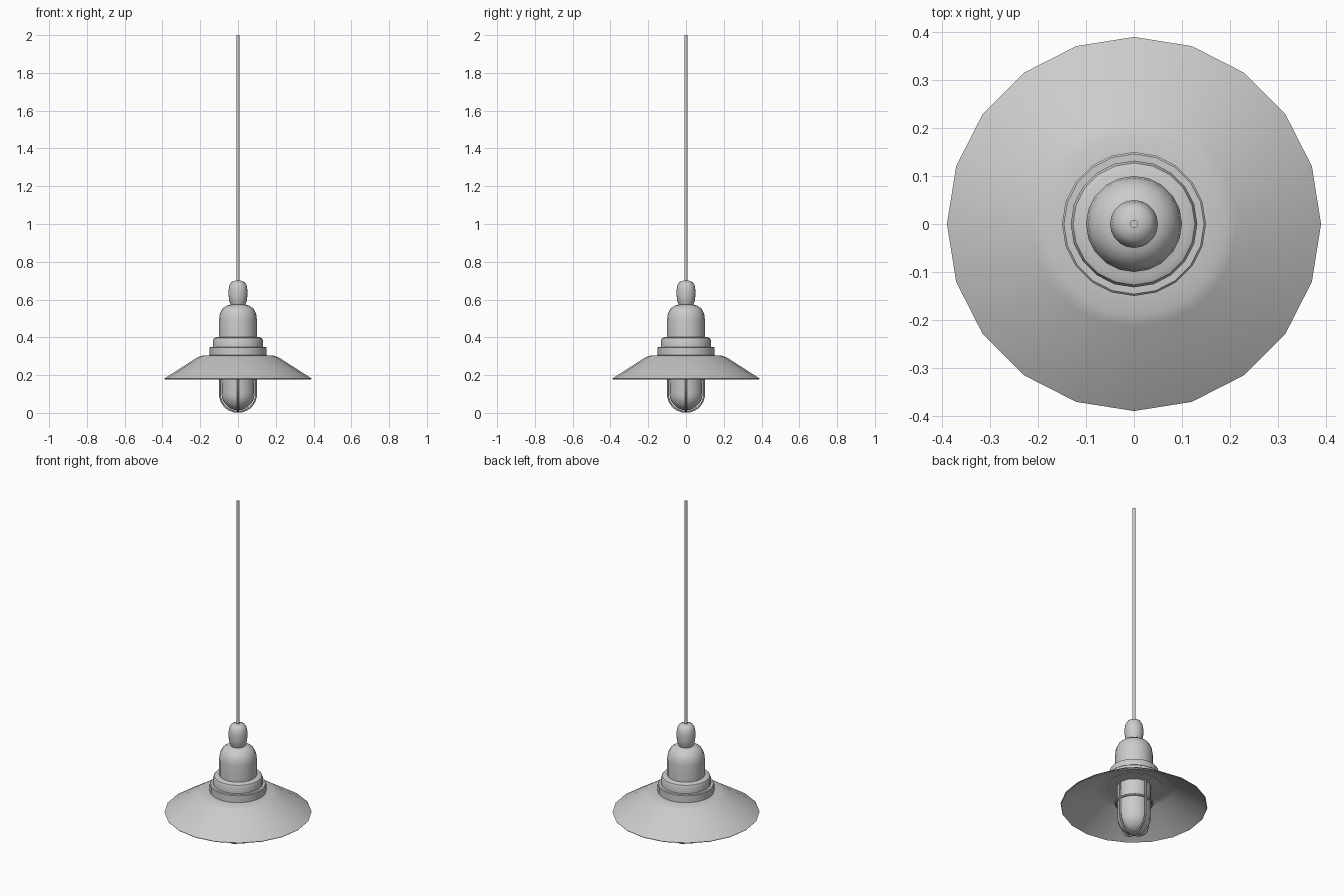
import bpy, bmesh, math

if "Cube" in bpy.data.objects:
    bpy.data.objects.remove(bpy.data.objects["Cube"])

def smooth(ob):
    bpy.ops.object.select_all(action='DESELECT')
    ob.select_set(True)
    bpy.context.view_layer.objects.active = ob
    bpy.ops.object.shade_smooth_by_angle(angle=math.radians(40))

def lathe(name, profile, sides=20):
    """Spin an (r, z) profile about the z axis."""
    bm = bmesh.new()
    vs = [bm.verts.new((r, 0, z)) for r, z in profile]
    es = [bm.edges.new(p) for p in zip(vs, vs[1:])]
    bmesh.ops.spin(bm, geom=vs + es, cent=(0, 0, 0), axis=(0, 0, 1),
                   angle=math.tau, steps=sides, use_merge=True)
    bmesh.ops.remove_doubles(bm, verts=bm.verts, dist=1e-5)
    bmesh.ops.recalc_face_normals(bm, faces=bm.faces)
    me = bpy.data.meshes.new(name)
    bm.to_mesh(me)
    bm.free()
    ob = bpy.data.objects.new(name, me)
    bpy.context.collection.objects.link(ob)
    smooth(ob)
    return ob

def dome(r, cz, bottom, n=7):
    """Rounded bottom profile from the axis out to radius r at height cz."""
    return [(r * math.sin(a), cz - (cz - bottom) * math.cos(a))
            for a in (i * math.pi / 2 / n for i in range(n + 1))]

# Flared shade, a thin double-sided shell
lathe("shade", [(0.14, 0.306), (0.19, 0.303), (0.215, 0.294), (0.39, 0.182),
                (0.387, 0.178), (0.212, 0.285), (0.187, 0.294),
                (0.14, 0.297), (0.14, 0.306)])

# Stepped collars
lathe("lower_collar", [(0, 0.295), (0.15, 0.295), (0.15, 0.346), (0.146, 0.35), (0, 0.35)])
lathe("upper_collar", [(0, 0.35), (0.132, 0.35), (0.132, 0.385), (0.127, 0.396),
                       (0.113, 0.402), (0, 0.402)])

# Rounded socket housing and neck
lathe("socket_housing", [(0, 0.40), (0.1, 0.40), (0.1, 0.495), (0.096, 0.525),
                         (0.082, 0.552), (0.06, 0.568), (0.035, 0.574), (0, 0.574)])
lathe("cord_grip", [(0, 0.57), (0.038, 0.572), (0.046, 0.59), (0.05, 0.62),
                    (0.05, 0.65), (0.046, 0.675), (0.035, 0.693),
                    (0.015, 0.70), (0, 0.70)])
lathe("cord", [(0, 0.69), (0.009, 0.69), (0.009, 2.0), (0, 2.0)], 12)

# Glass cover with domed bottom
lathe("glass_cover", dome(0.088, 0.105, 0.013) + [(0.09, 0.30), (0, 0.30)])

# Guard cage: two crossing wire hoops and a ring
def wire(name, pts, cyclic=False, rot=0):
    cu = bpy.data.curves.new(name, 'CURVE')
    cu.dimensions = '3D'
    cu.bevel_depth = 0.006
    cu.bevel_resolution = 1
    sp = cu.splines.new('POLY')
    sp.points.add(len(pts) - 1)
    for p, co in zip(sp.points, pts):
        p.co = (*co, 1)
    sp.use_cyclic_u = cyclic
    ob = bpy.data.objects.new(name, cu)
    ob.rotation_euler.z = rot
    bpy.context.collection.objects.link(ob)
    bpy.ops.object.select_all(action='DESELECT')
    ob.select_set(True)
    bpy.context.view_layer.objects.active = ob
    bpy.ops.object.convert(target='MESH')
    smooth(bpy.context.object)

half = dome(0.096, 0.10, 0.006) + [(0.097, 0.30)]
hoop = [(-r, 0, z) for r, z in half[:0:-1]] + [(r, 0, z) for r, z in half]
for i in range(2):
    wire(f"cage_hoop_{i + 1}", hoop, rot=i * math.pi / 2)
wire("cage_ring", [(0.098 * math.cos(i * math.tau / 20), 0.098 * math.sin(i * math.tau / 20), 0.195)
                   for i in range(20)], True)
